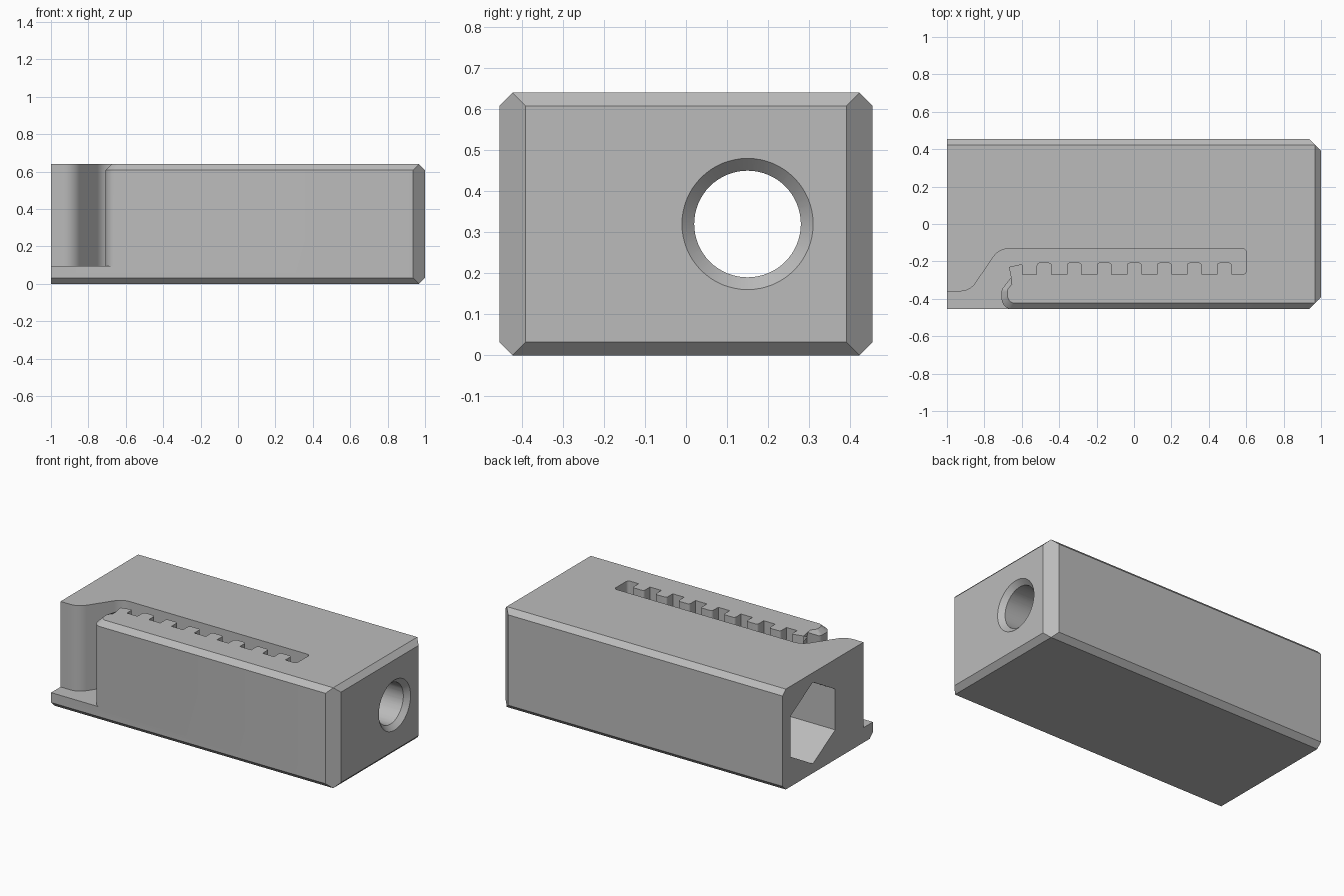
import bpy, bmesh, math
from mathutils import Vector, Matrix

cube = bpy.data.objects.get("Cube")
if cube:
    bpy.data.objects.remove(cube)

grey = bpy.data.materials.new("plain_grey")
grey.use_nodes = True
COLOUR = (0.5, 0.5, 0.5, 1)
grey.diffuse_color = COLOUR
grey.node_tree.nodes["Principled BSDF"].inputs["Base Color"].default_value = COLOUR

HALF_Y, HEIGHT, EDGE = 0.455, 0.64, 0.032
FLOOR = 0.095
AXIS_Y, AXIS_Z = 0.15, 0.32


def add_object(name, bm):
    bmesh.ops.recalc_face_normals(bm, faces=bm.faces)
    mesh = bpy.data.meshes.new(name)
    bm.to_mesh(mesh)
    bm.free()
    mesh.materials.append(grey)
    obj = bpy.data.objects.new(name, mesh)
    bpy.context.collection.objects.link(obj)
    return obj


def rounded(corners, steps=8):
    """Outline through (x, y, radius) corners, with arcs where radius > 0."""
    out = []
    for i, (x, y, r) in enumerate(corners):
        p = Vector((x, y))
        if r == 0:
            out.append(p)
            continue
        a = (Vector(corners[i - 1][:2]) - p).normalized()
        b = (Vector(corners[(i + 1) % len(corners)][:2]) - p).normalized()
        half = a.angle(b) / 2
        centre = p + (a + b).normalized() * r / math.sin(half)
        start = p + a * r / math.tan(half) - centre
        sweep = start.angle_signed(p + b * r / math.tan(half) - centre)
        for k in range(steps + 1):
            out.append(centre + Matrix.Rotation(-sweep * k / steps, 2) @ start)
    return out


def slot_outline(tip):
    """Slot plan: curved back wall, toothed front wall, then the arm tip."""
    pts = [(-1.1, -0.36, 0), (-0.877, -0.36, 0.1), (-0.722, -0.132, 0.1),
           (0.6, -0.132, 0.02), (0.6, -0.27, 0.02)]
    for i in range(7):
        c = 0.483 - 0.1605 * i
        pts += [(c + 0.04, -0.27, 0), (c + 0.04, -0.207, 0.015),
                (c - 0.04, -0.207, 0.015), (c - 0.04, -0.27, 0)]
    pts += [(-0.595, -0.27, 0), (-0.595, -0.213, 0.01), (-0.668, -0.23, 0)]
    return rounded(pts + tip + [(-0.6, -0.6, 0), (-1.1, -0.6, 0)])


def slot_cutter():
    low = slot_outline([(-0.655, -0.285, 0), (-0.708, -0.35, 0.04),
                        (-0.708, -0.457, 0.06), (-0.6, -0.457, 0)])
    high = slot_outline([(-0.657, -0.285, 0), (-0.677, -0.355, 0.04),
                         (-0.677, -0.425, 0.045), (-0.6, -0.425, 0)])
    # the flare above the rim line bevels the arm tip
    beyond = [h * 2 - l for l, h in zip(low, high)]
    rim = HEIGHT - EDGE
    bm = bmesh.new()
    rings = [[bm.verts.new((p.x, p.y, z)) for p in ring]
             for ring, z in ((low, FLOOR), (low, rim), (beyond, rim + 2 * EDGE))]
    for a, b in zip(rings, rings[1:]):
        for i in range(len(a)):
            bm.faces.new((a[i - 1], a[i], b[i], b[i - 1]))
    bm.faces.new(rings[0])
    bm.faces.new(rings[-1])
    return add_object("slot_cutter", bm)


def bore_cutter(name, sides, x0, x1, r0, r1):
    """Prism or cone along x on the bore axis, with a corner pointing up."""
    bm = bmesh.new()
    rings = []
    for x, r in ((x0, r0), (x1, r1)):
        angles = [math.tau * i / sides for i in range(sides)]
        rings.append([bm.verts.new((x, AXIS_Y + r * math.sin(t), AXIS_Z + r * math.cos(t)))
                      for t in angles])
    for i in range(sides):
        bm.faces.new((rings[0][i - 1], rings[0][i], rings[1][i], rings[1][i - 1]))
    for ring in rings:
        bm.faces.new(ring)
    return add_object(name, bm)


# Block with bevelled long edges and one bevelled end
bm = bmesh.new()
bmesh.ops.create_cube(bm, size=1)
bmesh.ops.scale(bm, vec=(2, 2 * HALF_Y, HEIGHT), verts=bm.verts)
bmesh.ops.translate(bm, vec=(0, 0, HEIGHT / 2), verts=bm.verts)
planes = []
for s in (-1, 1):
    z = HEIGHT if s > 0 else 0
    planes.append(((1 - EDGE, 0, z), (1, 0, s)))
    planes.append(((1 - 2 * EDGE, s * HALF_Y, 0), (1, s, 0)))
    for t in (-1, 1):
        planes.append(((0, t * (HALF_Y - EDGE), z), (0, t, s)))
for point, normal in planes:
    cut = bmesh.ops.bisect_plane(bm, geom=bm.verts[:] + bm.edges[:] + bm.faces[:], dist=1e-5,
                                 plane_co=point, plane_no=normal, clear_outer=True)
    rim = [e for e in cut["geom_cut"] if isinstance(e, bmesh.types.BMEdge)]
    bmesh.ops.contextual_create(bm, geom=rim)
body = add_object("block_body", bm)

# Toothed slot, hexagonal pocket, round bore and its countersink
cutters = [slot_cutter(),
           bore_cutter("hex_pocket_cutter", 6, -1.1, 0.6, 0.26, 0.26),
           bore_cutter("bore_cutter", 64, 0.5, 1.1, 0.13, 0.13),
           bore_cutter("countersink_cutter", 64, 0.95, 1.05, 0.11, 0.21)]
bpy.context.view_layer.objects.active = body
for cutter in cutters:
    mod = body.modifiers.new(cutter.name, "BOOLEAN")
    mod.object = cutter
    mod.operation = "DIFFERENCE"
    mod.solver = "EXACT"
    bpy.ops.object.modifier_apply(modifier=mod.name)
    bpy.data.objects.remove(cutter)

bpy.ops.object.select_all(action="DESELECT")
body.select_set(True)
bpy.ops.object.shade_smooth_by_angle(angle=math.radians(30))
